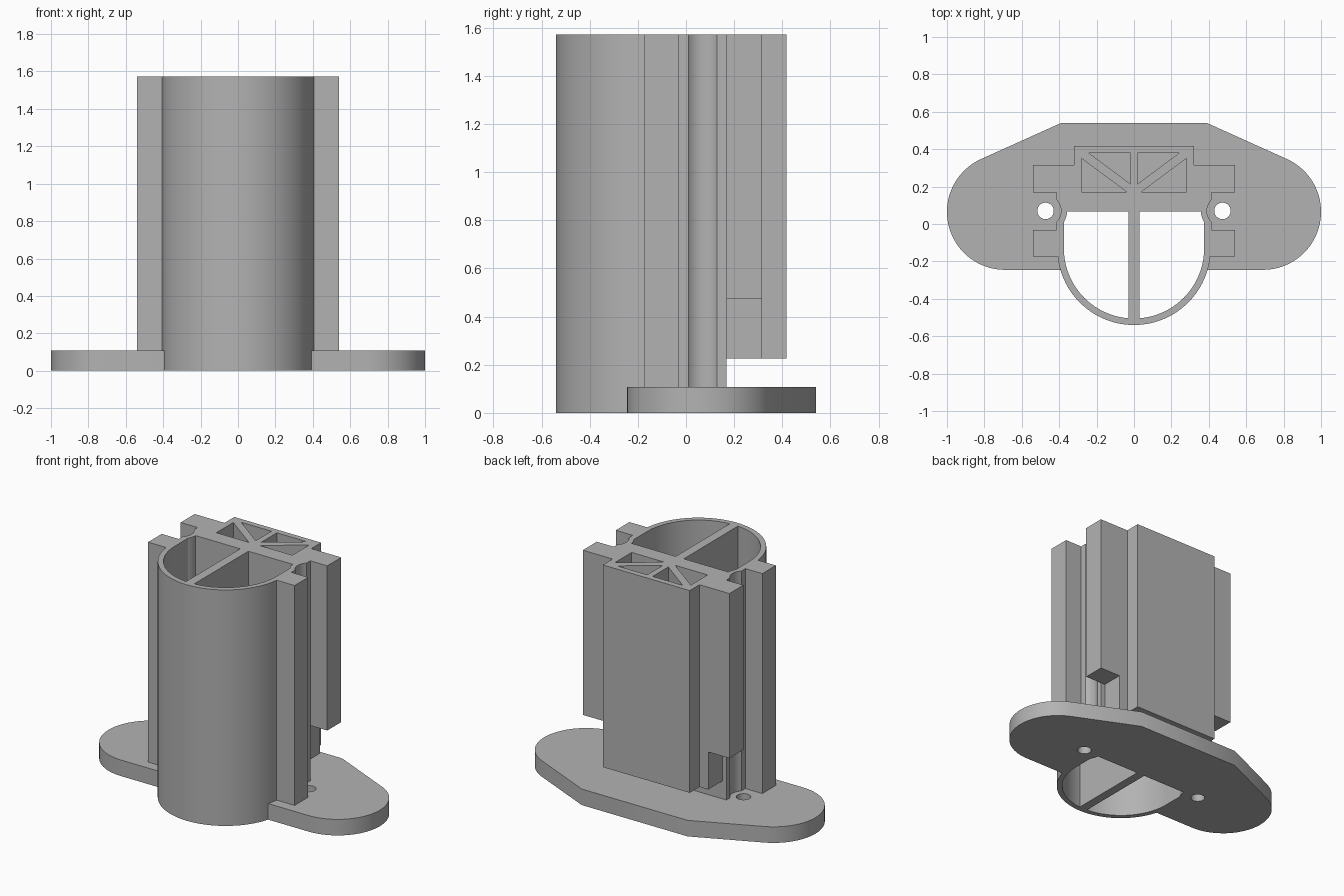
import bpy, bmesh
from math import sin, cos, pi, radians, sqrt

cube = bpy.data.objects.get("Cube")
if cube:
    bpy.data.objects.remove(cube, do_unlink=True)

TOP, PLATE = 1.572, 0.107       # heights of the tower and the base plate
TUBE_Y, R_OUT, R_IN = -0.13, 0.41, 0.375
HOLE_X, HOLE_Y = 0.473, 0.07    # screw position
BACK = 0.168                    # where the raised rear section starts

grey = bpy.data.materials.new("plain grey")
grey.use_nodes = True
COLOR = (0.45, 0.45, 0.45, 1)
grey.diffuse_color = COLOR
grey.node_tree.nodes["Principled BSDF"].inputs["Base Color"].default_value = COLOR


def arc(cx, cy, r, a0, a1, n):
    """Points along an arc, angles in degrees."""
    return [(cx + r * cos(radians(a0 + (a1 - a0) * i / n)),
             cy + r * sin(radians(a0 + (a1 - a0) * i / n))) for i in range(n + 1)]


def circle(cx, cy, r, n=40):
    return arc(cx, cy, r, 0, 360, n)[:-1]


def flip(points):
    return [(-x, y) for x, y in reversed(points)]


def rect(x0, y0, x1, y1):
    return [(x0, y0), (x1, y0), (x1, y1), (x0, y1)]


def prism(name, points, z0, z1):
    """Extrude a flat outline from z0 to z1."""
    bm = bmesh.new()
    face = bm.faces.new([bm.verts.new((x, y, z0)) for x, y in points])
    ext = bmesh.ops.extrude_face_region(bm, geom=[face])
    top = [g for g in ext["geom"] if isinstance(g, bmesh.types.BMVert)]
    bmesh.ops.translate(bm, verts=top, vec=(0, 0, z1 - z0))
    bmesh.ops.recalc_face_normals(bm, faces=bm.faces)
    mesh = bpy.data.meshes.new(name)
    bm.to_mesh(mesh)
    bm.free()
    mesh.materials.append(grey)
    obj = bpy.data.objects.new(name, mesh)
    bpy.context.collection.objects.link(obj)
    return obj


def combine(target, other, operation="DIFFERENCE"):
    """Apply a boolean and discard the second solid."""
    bpy.context.view_layer.objects.active = target
    mod = target.modifiers.new("combine", "BOOLEAN")
    mod.operation, mod.solver, mod.object = operation, "EXACT", other
    bpy.ops.object.modifier_apply(modifier=mod.name)
    bpy.data.objects.remove(other, do_unlink=True)


def cut_both(target, points, z0, z1):
    """Cut an outline and its mirror image."""
    for outline in (points, flip(points)):
        combine(target, prism("cutter", outline, z0, z1))


# Tower: round front, four corner wings and a square back
meet = sqrt(R_OUT ** 2 - 0.045 ** 2)
half = arc(0, TUBE_Y, R_OUT, -90, -6.3, 40)[1:-1] + [
    (meet, -0.175), (0.54, -0.175), (0.54, -0.032), (0.415, -0.032),
    (0.415, BACK), (0.54, BACK), (0.54, 0.315), (0.32, 0.315), (0.32, 0.418)]
tower = prism("socket_tower", [(0, TUBE_Y - R_OUT)] + half + flip(half), 0, TOP)

# Screw channels, raised rear section and shortened rear wings
cut_both(tower, circle(HOLE_X, HOLE_Y, 0.083), -0.1, TOP + 0.1)
combine(tower, prism("cutter", rect(-0.7, BACK, 0.7, 0.6), -0.1, 0.225))
cut_both(tower, rect(0.385, BACK, 0.7, 0.6), -0.1, 0.475)

# Triangular lightening pockets between the rear ribs
cut_both(tower, [(0.02, 0.38), (0.02, 0.215), (0.242, 0.38)], 0.1, TOP + 0.1)
cut_both(tower, [(0.28, 0.35), (0.04, 0.172), (0.28, 0.172)], 0.1, TOP + 0.1)

# Base plate with rounded ends and a tapered back
end = arc(0.69, 0.065, 0.31, -90, 67, 40) + [(0.39, 0.54)]
plate = prism("base_plate", end + flip(end), 0, PLATE)
combine(tower, plate, "UNION")
tower.name = "socket_and_base"

# Screw holes and the two halves of the main opening, split by a rib
cut_both(tower, circle(HOLE_X, HOLE_Y, 0.044), -0.1, PLATE + 0.05)
opening = [(0.03, 0.066)] + [(0.03, TUBE_Y - sqrt(R_IN ** 2 - 0.03 ** 2))]
opening += arc(0, TUBE_Y, R_IN, -85, 0, 40)
opening += arc(HOLE_X, HOLE_Y, 0.115, 212, 182, 8)
cut_both(tower, opening, -0.1, TOP + 0.1)

# Smooth curved walls, crisp edges
bpy.ops.object.select_all(action="DESELECT")
tower.select_set(True)
bpy.context.view_layer.objects.active = tower
bpy.ops.object.shade_smooth_by_angle(angle=radians(25))
